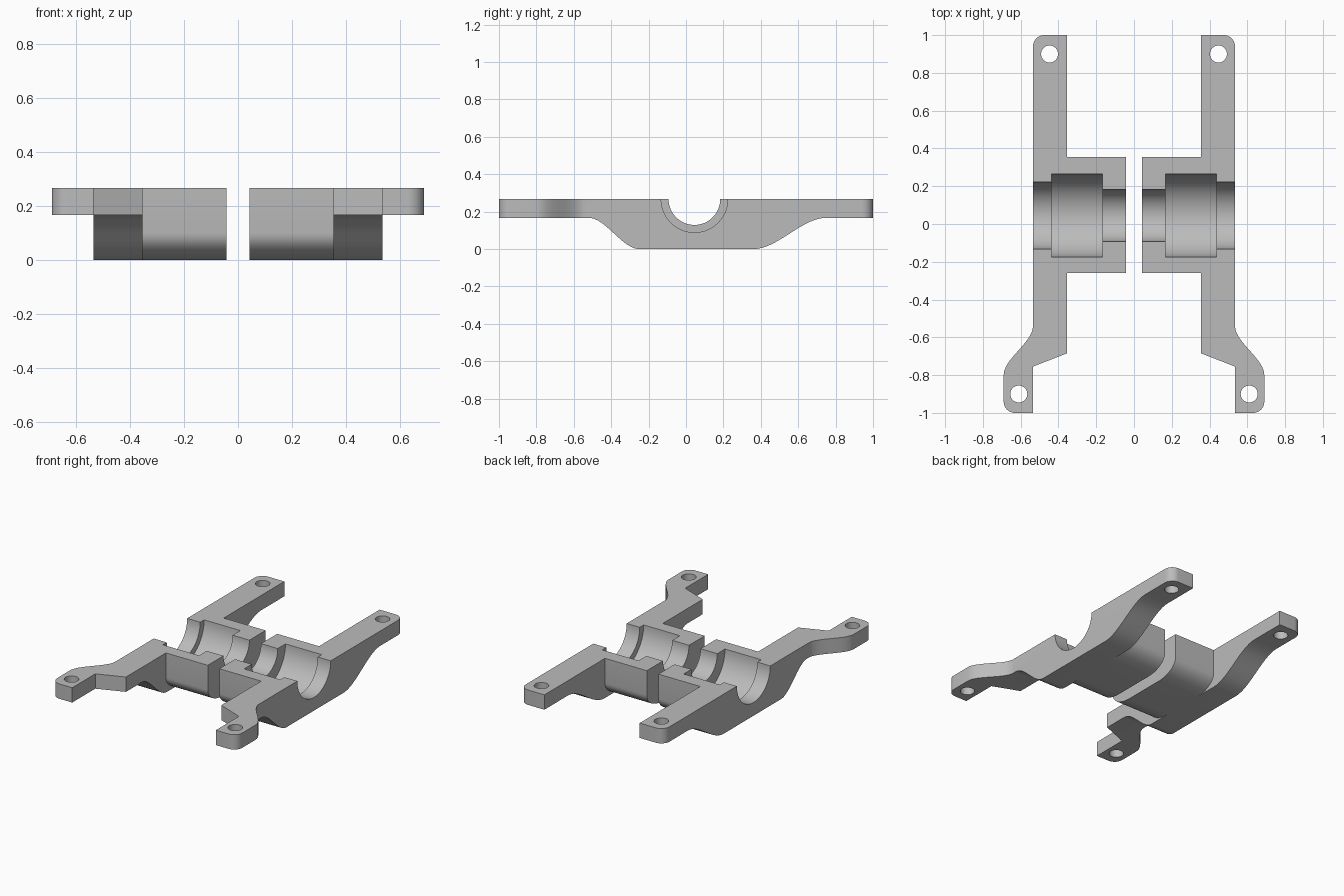
import bpy, math
from mathutils import Matrix

if "Cube" in bpy.data.objects:
    bpy.data.objects.remove(bpy.data.objects["Cube"])

TOP, PLATE = 0.267, 0.167          # upper face, underside of the thin feet
INNER, ARM, OUTER = 0.043, 0.355, 0.535
AXIS_Y = 0.045                     # centre line of the bearing bores

metal = bpy.data.materials.new("satin_grey")
metal.use_nodes = True
grey = (0.5, 0.5, 0.5, 1)
metal.diffuse_color = grey
metal.node_tree.nodes["Principled BSDF"].inputs["Base Color"].default_value = grey


def arc(cx, cy, rx, ry, start, end, steps=10):
    """Points along an elliptical arc, angles in degrees."""
    angles = [math.radians(start + (end - start) * i / steps) for i in range(steps + 1)]
    return [(cx + rx * math.cos(a), cy + ry * math.sin(a)) for a in angles]


def ease(p, q, steps=16):
    """S-curve from p to q, level in the first coordinate at both ends."""
    pts = []
    for i in range(steps + 1):
        t = i / steps
        s = t * t * (3 - 2 * t)
        pts.append((p[0] + (q[0] - p[0]) * t, p[1] + (q[1] - p[1]) * s))
    return pts


def prism(name, outline, low, high, axis="Z"):
    """Extrude an outline along Z (x, y points) or along X (y, z points)."""
    def place(p, h):
        return (p[0], p[1], h) if axis == "Z" else (h, p[0], p[1])
    n = len(outline)
    verts = [place(p, h) for h in (low, high) for p in outline]
    faces = [list(range(n))[::-1], list(range(n, 2 * n))]
    faces += [[i, (i + 1) % n, n + (i + 1) % n, n + i] for i in range(n)]
    mesh = bpy.data.meshes.new(name)
    mesh.from_pydata(verts, [], faces)
    mesh.materials.append(metal)
    obj = bpy.data.objects.new(name, mesh)
    bpy.context.collection.objects.link(obj)
    return obj


def combine(obj, tool, operation):
    mod = obj.modifiers.new("boolean", "BOOLEAN")
    mod.operation, mod.solver, mod.object = operation, "EXACT", tool
    bpy.context.view_layer.update()
    graph = bpy.context.evaluated_depsgraph_get()
    mesh = bpy.data.meshes.new_from_object(obj.evaluated_get(graph))
    obj.modifiers.clear()
    obj.data = mesh
    bpy.data.objects.remove(tool)


# Arm seen from above: straight back foot, front foot swept outward
outer_sweep = [(x, y) for y, x in ease((-0.8, 0.69), (-0.54, OUTER))]
plan = [(ARM, 1), (ARM, -0.685), (0.535, -0.755), (0.535, -1)]
plan += arc(0.63, -0.94, 0.06, 0.06, -90, 0)
plan += outer_sweep
plan += arc(0.475, 0.94, 0.06, 0.06, 0, 90)
left_bracket = prism("left_bracket", plan, -0.1, TOP)

# Arm seen from the side: deep middle easing up to thin feet
side = [(1.1, TOP), (-1.1, TOP), (-1.1, PLATE)]
side += ease((-0.52, PLATE), (-0.25, 0))
side += ease((0.36, 0), (0.75, PLATE))
side += [(1.1, PLATE)]
combine(left_bracket, prism("side_cutter", side, 0, 1, "X"), "INTERSECT")

# Bearing block with rounded lower edges
block = [(0.355, TOP), (-0.26, TOP)]
block += arc(-0.1, 0.1, 0.16, 0.1, 180, 270)
block += arc(0.195, 0.1, 0.16, 0.1, 270, 360)
combine(left_bracket, prism("bearing_block", block, INNER, ARM + 0.05, "X"), "UNION")

# Stepped bearing bores
for low, high, radius in ((0, 0.2, 0.138), (0.168, 0.438, 0.22), (0.4, 0.6, 0.178)):
    bore = arc(AXIS_Y, TOP, radius, radius, 0, 354, 59)
    combine(left_bracket, prism("bore_cutter", bore, low, high, "X"), "DIFFERENCE")

# Screw holes
for x, y in ((0.447, 0.9), (0.61, -0.9)):
    hole = arc(x, y, 0.045, 0.045, 0, 348, 29)
    combine(left_bracket, prism("hole_cutter", hole, -0.1, 0.4), "DIFFERENCE")

# Mirrored bracket
right_bracket = left_bracket.copy()
right_bracket.data = left_bracket.data.copy()
right_bracket.name = "right_bracket"
right_bracket.data.transform(Matrix.Scale(-1, 4, (1, 0, 0)))
right_bracket.data.flip_normals()
bpy.context.collection.objects.link(right_bracket)

bpy.ops.object.select_all(action="DESELECT")
for obj in (left_bracket, right_bracket):
    obj.select_set(True)
    bpy.context.view_layer.objects.active = obj
bpy.ops.object.shade_smooth_by_angle(angle=math.radians(30))
